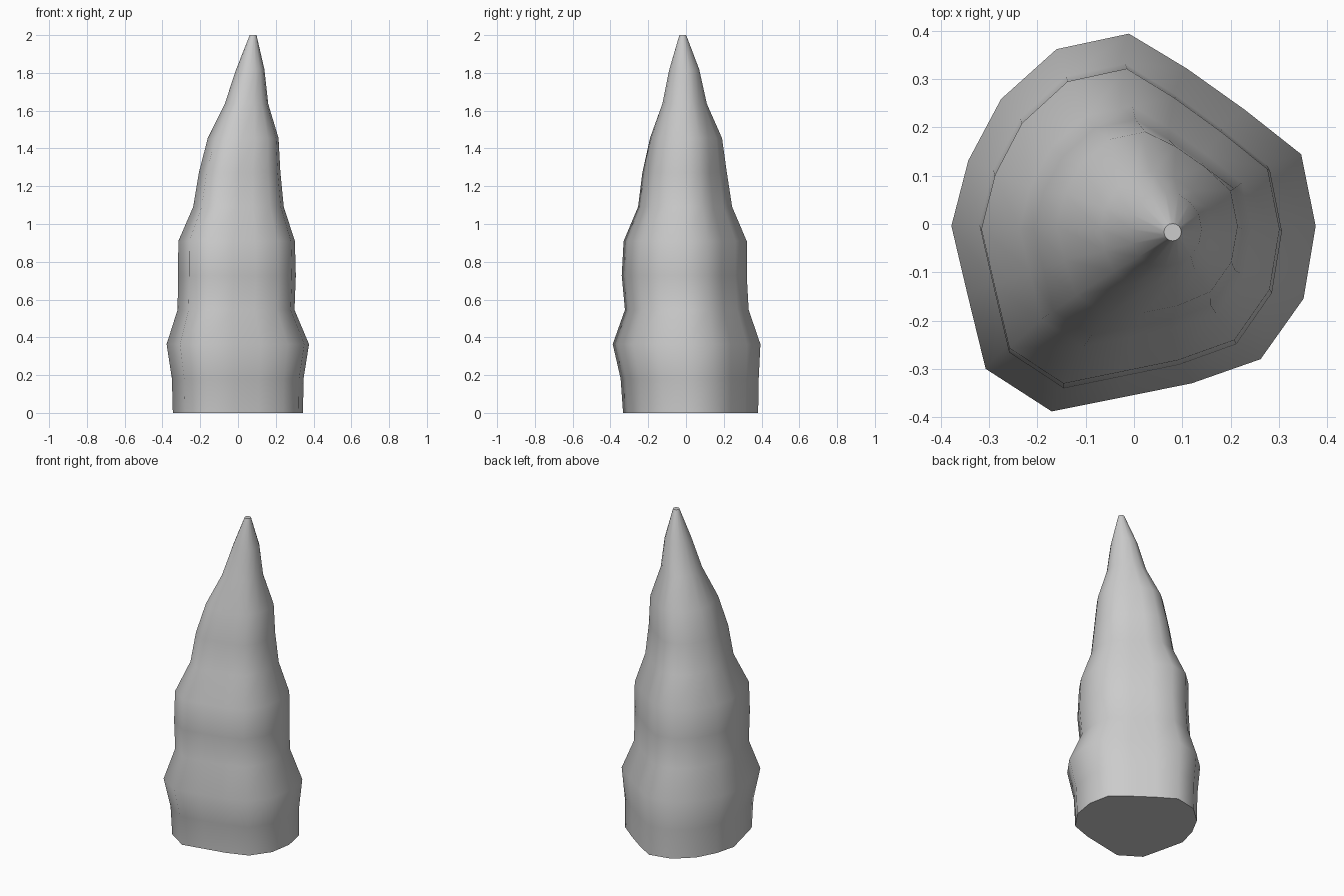
import bpy, bmesh, math

if "Cube" in bpy.data.objects:
    bpy.data.objects.remove(bpy.data.objects["Cube"])

# Lumpy cross-section at the widest ring (16 sides, counter-clockwise from +x)
outline = [(.377, -.005), (.347, .143), (.23, .235), (.11, .32), (-.01, .392), (-.16, .36),
           (-.275, .257), (-.343, .13), (-.378, -.005), (-.345, -.145), (-.307, -.30),
           (-.17, -.388), (-.02, -.358), (.12, -.33), (.263, -.28), (.352, -.155)]

# Extents of each evenly spaced ring: x min, x max, y min, y max
extents = [(-.345, .345, -.335, .38), (-.35, .348, -.348, .383), (-.378, .377, -.39, .392),
           (-.32, .30, -.325, .33), (-.317, .307, -.342, .32), (-.316, .302, -.332, .32),
           (-.237, .243, -.255, .243), (-.207, .225, -.232, .215), (-.16, .215, -.195, .19),
           (-.07, .16, -.13, .11), (-.01, .14, -.09, .07), (.062, .098, -.035, .001)]

bm = bmesh.new()
rings = []
n = len(outline)
for k, (x0, x1, y0, y1) in enumerate(extents):
    z = 2 * k / (len(extents) - 1)
    t = max(0, (k - 7) / 4)  # the section rounds off toward the tip
    ring = []
    for i, (px, py) in enumerate(outline):
        a = 2 * math.pi * i / n
        u = (1 - t) * px / .378 + t * math.cos(a)
        v = (1 - t) * py / .39 + t * math.sin(a)
        ring.append(bm.verts.new(((x0 + x1) / 2 + u * (x1 - x0) / 2,
                                  (y0 + y1) / 2 + v * (y1 - y0) / 2, z)))
    rings.append(ring)

# Side skin and end caps
for a, b in zip(rings, rings[1:]):
    for i in range(n):
        j = (i + 1) % n
        bm.faces.new((a[i], a[j], b[j], b[i]))
bm.faces.new(rings[0][::-1])
bm.faces.new(rings[-1])

mesh = bpy.data.meshes.new("stalagmite")
bm.to_mesh(mesh)
bm.free()
obj = bpy.data.objects.new("stalagmite", mesh)
bpy.context.collection.objects.link(obj)
bpy.context.view_layer.objects.active = obj
obj.select_set(True)
bpy.ops.object.shade_smooth_by_angle(angle=math.radians(50))
